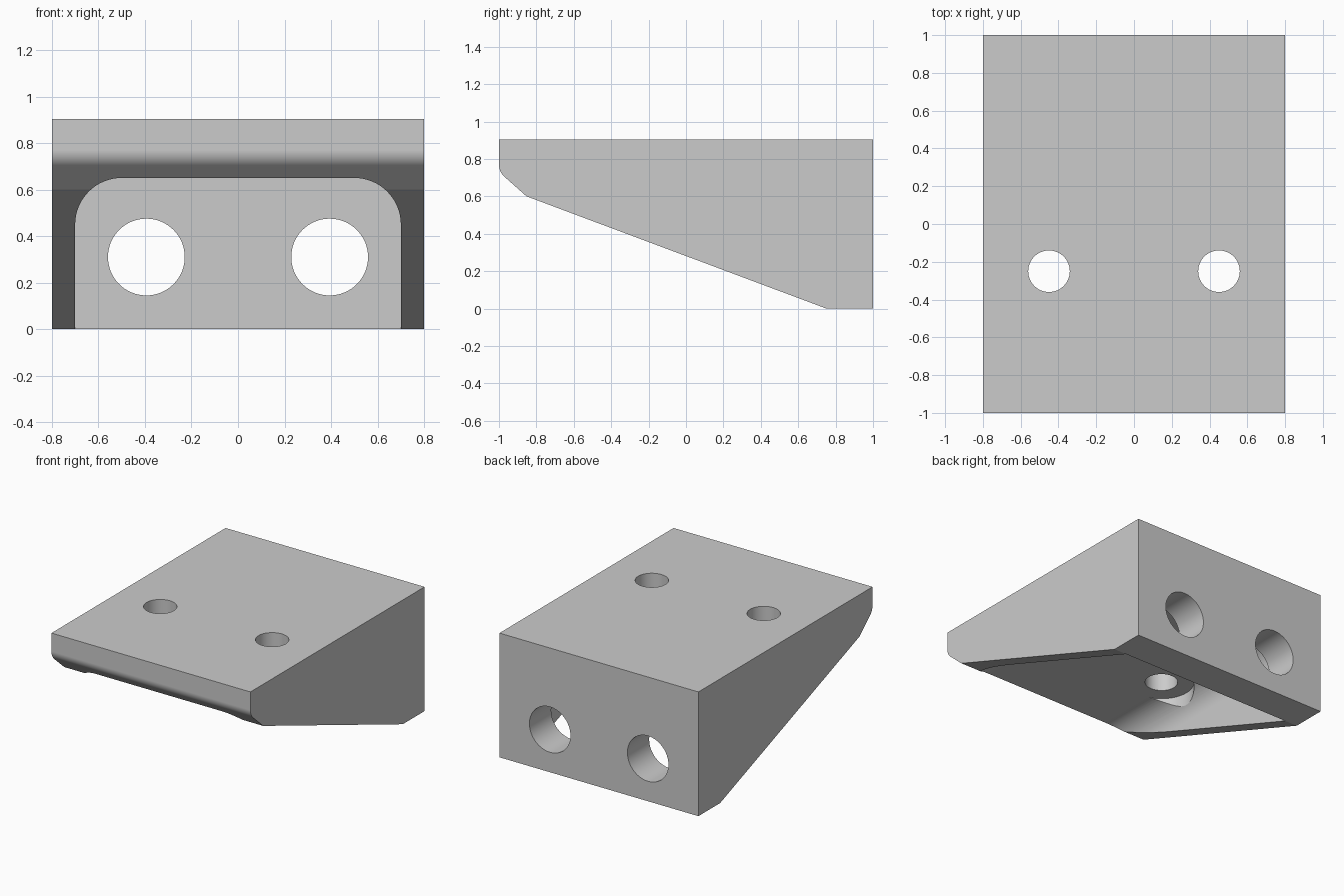
import bpy, bmesh, math
from math import sin, cos, pi, radians

if "Cube" in bpy.data.objects:
    bpy.data.objects.remove(bpy.data.objects["Cube"])


def prism(name, pts, offset):
    """Closed solid from a 3D polygon swept along an offset."""
    bm = bmesh.new()
    face = bm.faces.new([bm.verts.new(p) for p in pts])
    ext = bmesh.ops.extrude_face_region(bm, geom=[face], use_keep_orig=True)
    moved = [v for v in ext["geom"] if isinstance(v, bmesh.types.BMVert)]
    bmesh.ops.translate(bm, verts=moved, vec=offset)
    bmesh.ops.recalc_face_normals(bm, faces=bm.faces)
    mesh = bpy.data.meshes.new(name)
    bm.to_mesh(mesh)
    bm.free()
    obj = bpy.data.objects.new(name, mesh)
    bpy.context.collection.objects.link(obj)
    return obj


def circle(r, cx, cy, n=64):
    return [(cx + r * cos(2 * pi * i / n), cy + r * sin(2 * pi * i / n)) for i in range(n)]


def cut(target, cutter):
    cutter.hide_render = True
    bpy.context.view_layer.objects.active = target
    mod = target.modifiers.new("cut", "BOOLEAN")
    mod.operation = "DIFFERENCE"
    mod.solver = "EXACT"
    mod.object = cutter
    bpy.ops.object.modifier_apply(modifier=mod.name)
    bpy.data.objects.remove(cutter, do_unlink=True)


# Wedge body with a rounded front lip
R, TURN, N = 0.087, radians(49), 8
lip = [(-1 + R - R * cos(TURN * i / N), 0.77 - R * sin(TURN * i / N)) for i in range(N + 1)]
side = [(1, 0), (1, 0.903), (-1, 0.903)] + lip + [(-0.853, 0.6), (0.75, 0)]
bracket = prism("corner_bracket", [(-0.8, y, z) for y, z in side], (1.6, 0, 0))

# Hollow underside with rounded upper corners, open at the front
arc = [(0.5 + 0.2 * cos(pi / 2 * i / 16), 0.45 + 0.2 * sin(pi / 2 * i / 16)) for i in range(17)]
half = [(0.7, -0.2)] + arc
section = half + [(-x, z) for x, z in reversed(half)]
cut(bracket, prism("pocket_cutter", [(x, -1.3, z) for x, z in section], (0, 2.05, 0)))

# Mounting holes: washer clearance, top plate hole, back wall hole
for s in (-1, 1):
    cut(bracket, prism("washer_cutter", [(x, y, -0.2) for x, y in circle(0.22, s * 0.45, -0.25)], (0, 0, 0.849)))
    cut(bracket, prism("top_hole_cutter", [(x, y, 0.5) for x, y in circle(0.11, s * 0.45, -0.25)], (0, 0, 0.6)))
    cut(bracket, prism("back_hole_cutter", [(x, 0.6, z) for x, z in circle(0.165, s * 0.394, 0.31)], (0, 0.6, 0)))

# Smooth curved surfaces, crisp edges
bpy.ops.object.select_all(action="DESELECT")
bracket.select_set(True)
bpy.context.view_layer.objects.active = bracket
bpy.ops.object.shade_smooth_by_angle(angle=radians(15))
weighted = bracket.modifiers.new("weighted_normals", "WEIGHTED_NORMAL")
weighted.keep_sharp = True
